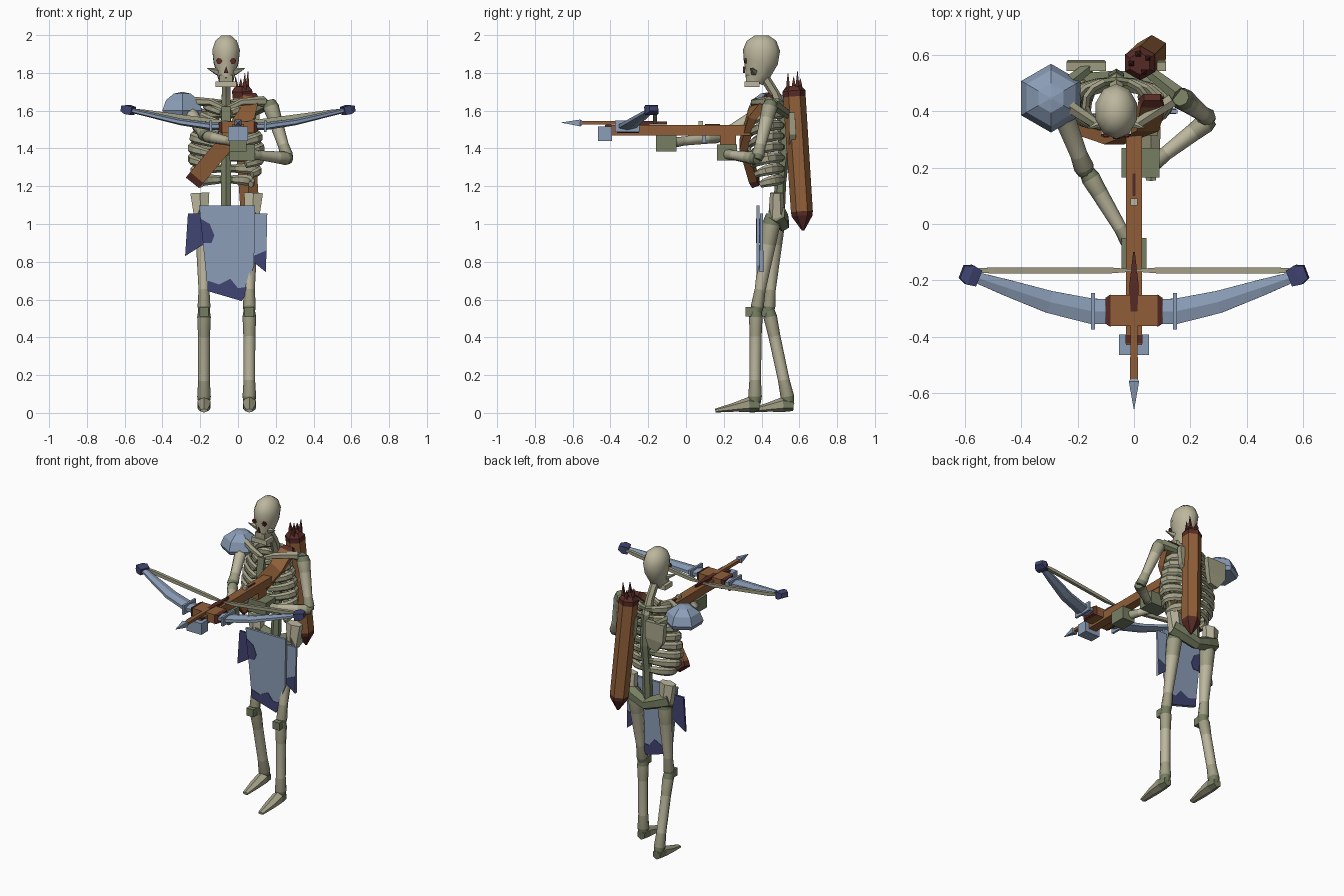
import bpy, bmesh, math
from mathutils import Vector

cube = bpy.data.objects.get("Cube")
if cube:
    bpy.data.objects.remove(cube, do_unlink=True)


def material(name, rgb):
    m = bpy.data.materials.new(name)
    m.use_nodes = True
    col = [(c / 255) ** 2.2 for c in rgb] + [1]
    m.diffuse_color = col
    m.node_tree.nodes["Principled BSDF"].inputs["Base Color"].default_value = col
    return m


BONE = material("pale bone", (186, 181, 156))
LIMB = material("aged bone", (160, 158, 132))
DARK = material("mossy bone", (118, 125, 98))
STEEL = material("slate blue", (138, 156, 182))
NAVY = material("dark navy", (66, 70, 112))
WOOD = material("brown wood", (142, 95, 59))
MAROON = material("dark maroon", (88, 47, 42))
RED = material("eye red", (120, 35, 30))
CX = -0.063   # centre line of the body


def finish(name, bm, mats, smooth=False):
    bmesh.ops.recalc_face_normals(bm, faces=bm.faces)
    me = bpy.data.meshes.new(name)
    bm.to_mesh(me)
    bm.free()
    for m in mats:
        me.materials.append(m)
    ob = bpy.data.objects.new(name, me)
    bpy.context.collection.objects.link(ob)
    if smooth:
        bpy.ops.object.select_all(action='DESELECT')
        ob.select_set(True)
        bpy.context.view_layer.objects.active = ob
        bpy.ops.object.shade_smooth_by_angle(angle=math.radians(50))
    return ob


def tube(name, pts, radii, mats, sides=8, smooth=False):
    """Loft rings along a path; radii are numbers or (across, up) pairs; one material per segment."""
    pts = [Vector(p) for p in pts]
    mats = mats if isinstance(mats, list) else [mats] * (len(pts) - 1)
    used = list(dict.fromkeys(mats))
    whole = (pts[-1] - pts[0]).normalized()
    ref = Vector((0, 1, 0)) if abs(whole.z) > 0.8 else Vector((0, 0, 1))
    grow, off = (math.sqrt(2), math.pi / 4) if sides == 4 else (1, math.pi / 2)
    bm = bmesh.new()
    rings = []
    for i, p in enumerate(pts):
        t = (pts[min(i + 1, len(pts) - 1)] - pts[max(i - 1, 0)]).normalized()
        u = t.cross(ref).normalized()
        v = u.cross(t)
        ru, rv = radii[i] if isinstance(radii[i], tuple) else (radii[i], radii[i])
        angles = [off + math.tau * k / sides for k in range(sides)]
        rings.append([bm.verts.new(p + grow * (u * ru * math.cos(a) + v * rv * math.sin(a))) for a in angles])
    for i, (a, b) in enumerate(zip(rings, rings[1:])):
        for k in range(sides):
            j = (k + 1) % sides
            f = bm.faces.new((a[k], a[j], b[j], b[k]))
            f.material_index = used.index(mats[i])
    bm.faces.new(rings[0]).material_index = used.index(mats[0])
    bm.faces.new(rings[-1]).material_index = used.index(mats[-1])
    return finish(name, bm, used, smooth)


def box(name, x, y, z, mat):
    bm = bmesh.new()
    bmesh.ops.create_cube(bm, size=1)
    for v in bm.verts:
        v.co = [(lo + hi) / 2 + c * (hi - lo) for c, (lo, hi) in zip(v.co, (x, y, z))]
    return finish(name, bm, [mat])


def plate(name, outline, y, thick, mat):
    bm = bmesh.new()
    f = bm.faces.new([bm.verts.new((x, y - thick / 2, z)) for x, z in outline])
    ext = bmesh.ops.extrude_face_region(bm, geom=[f])
    for v in ext["geom"]:
        if isinstance(v, bmesh.types.BMVert):
            v.co.y += thick
    return finish(name, bm, [mat])


# Skull, jaw and face
tube("skull", [(CX, .36, 1.755), (CX, .38, 1.80), (CX, .395, 1.86), (CX, .40, 1.92), (CX, .40, 1.97), (CX, .40, 1.999)],
     [(.038, .05), (.052, .07), (.07, .092), (.077, .098), (.06, .078), (.025, .035)], BONE, 10, True)
box("jaw", (CX - .055, CX + .055), (.31, .39), (1.725, 1.755), BONE)
box("teeth", (CX - .035, CX + .035), (.318, .36), (1.75, 1.79), LIMB)
plate("nose_hole", [(CX - .012, 1.80), (CX + .012, 1.80), (CX, 1.835)], .307, .009, MAROON)
for s, side in ((-1, "right"), (1, "left")):
    ex = CX + s * .036
    ring = [(ex + .017 * math.cos(k * math.tau / 6), 1.863 + .015 * math.sin(k * math.tau / 6)) for k in range(6)]
    plate(side + "_eye_socket", ring, .315, .009, MAROON)
    plate(side + "_eye", [(ex + (x - ex) * .5, 1.863 + (z - 1.863) * .5) for x, z in ring], .310, .007, RED)
    tube(side + "_cheek_spike", [(CX + s * .045, .36, 1.805), (CX + s * .1, .34, 1.825)], [.02, .002], LIMB, 5)

# Spine, breastbone and ribs
tube("neck", [(CX, .42, 1.77), (CX, .47, 1.69), (CX, .51, 1.58)], [.026, .026, .032], LIMB, 6, True)
tube("spine", [(CX, .51, 1.6), (CX, .52, 1.4), (CX, .50, 1.22), (CX, .49, 1.02)], [.03, .032, .03, .032], DARK, 6)
tube("breastbone", [(CX, .345, 1.62), (CX, .325, 1.5), (CX, .335, 1.36)], [(.025, .012), (.022, .014), (.012, .01)], DARK, 4)
for n, w in enumerate((.13, .165, .185, .20, .21, .21, .195, .16)):
    z0 = 1.635 - n * .057
    end = 165 if n < 5 else 165 - (n - 4) * 18
    for s, side in ((-1, "right"), (1, "left")):
        path, rad = [], []
        for k in range(8):
            t = math.radians(end) * k / 7
            path.append((CX + s * (w - .02) * math.sin(t), .425 + .085 * math.cos(t), z0 + .025 * math.sin(t) - .05 * k / 7))
            rad.append((.015, .018 + .011 * math.sin(math.pi * k / 7)))
        tube(f"{side}_rib_{n + 1}", path, rad, [DARK] + [LIMB] * 6, 6)

# Shoulder girdle
for s, side in ((-1, "right"), (1, "left")):
    tube(side + "_collarbone", [(CX + s * .01, .36, 1.61), (CX + s * .08, .36, 1.645), (CX + s * .2, .44, 1.65)],
         [.017, .02, .027], LIMB, 6, True)
    tube(side + "_shoulder_blade", [(CX + s * .09, .56, 1.41), (CX + s * .107, .565, 1.48), (CX + s * .107, .56, 1.59)],
         [(.03, .014), (.065, .018), (.07, .016)], LIMB, 4)
    tube(side + "_shoulder_bar", [(CX + s * .1, .555, 1.57), (CX + s * .22, .46, 1.635)], [.022, .032], DARK, 6)


def limb(name, a, b, r0, r1):
    a, b = Vector(a), Vector(b)
    tube(name, [a.lerp(b, f) for f in (0, .1, .3, .75, .92, 1)],
         [r0 * .75, r0, r0 * .88, r1 * .85, r1, r1 * .8], [DARK, LIMB, BONE, LIMB, DARK], 8, True)


# Arms and hands
limb("right_upper_arm", (-.275, .45, 1.62), (-.17, .18, 1.46), .042, .036)
limb("right_forearm", (-.17, .19, 1.465), (-.01, -.08, 1.43), .034, .028)
box("right_hand", (-.045, .045), (-.16, -.05), (1.385, 1.47), DARK)
limb("left_upper_arm", (.165, .45, 1.65), (.265, .375, 1.34), .042, .034)
limb("left_forearm", (.275, .375, 1.345), (.06, .21, 1.37), .036, .03)
box("left_hand", (-.045, .09), (.165, .27), (1.335, 1.42), DARK)

# Pelvis, legs and feet
tube("pelvis", [(-.22, .48, 1.06), (-.14, .50, 1.03), (CX, .51, 1.0), (.02, .50, 1.03), (.10, .48, 1.06)],
     [.05, .045, .04, .045, .05], DARK, 6)
for side, x, hip, knee, ankle in (("right", -.18, .48, .435, .545), ("left", .06, .46, .37, .365)):
    s = -1 if x < 0 else 1
    tube(side + "_hip_wing", [(x + s * .015, .48, 1.03), (x + s * .022, .48, 1.165)],
         [(.042, .045), (.058, .035)], [BONE], 6)
    limb(side + "_thigh", (x, hip, 1.05), (x, knee, .52), .048, .034)
    box(side + "_kneecap", (x - .025, x + .025), (knee - .055, knee + .01), (.51, .56), DARK)
    limb(side + "_shin", (x, knee, .56), (x, ankle, .045), .036, .036)
    tube(side + "_foot", [(x, ankle + .025, .04), (x, ankle - .03, .045), (x, ankle - .11, .03), (x, ankle - .21, .012)],
         [(.03, .03), (.04, .04), (.036, .024), (.02, .01)], [DARK, LIMB, LIMB], 6)

# Torn loincloth with stains
plate("front_cloth", [(-.206, 1.098), (.09, 1.098), (.085, .78), (.02, .592), (-.16, .645)], .382, .016, STEEL)
plate("front_cloth_stain", [(-.20, 1.03), (-.15, 1.0), (-.125, .94), (-.14, .90), (-.185, .90)], .382, .022, NAVY)
plate("front_cloth_hem_stain", [(-.16, .70), (-.10, .68), (-.04, .71), (.0, .66), (.065, .67), (.02, .592), (-.16, .645)],
      .382, .022, NAVY)
plate("right_cloth", [(-.265, 1.055), (-.19, 1.055), (-.185, .89), (-.28, .83)], .40, .014, NAVY)
plate("left_cloth", [(.08, 1.055), (.155, 1.055), (.148, .745), (.08, .80)], .40, .014, STEEL)
plate("left_cloth_stain", [(.08, .83), (.15, .86), (.148, .745), (.08, .80)], .40, .02, NAVY)

# Shoulder pad
px, py = -.295, .447
tube("shoulder_pad", [(px, py, 1.575), (px, py, 1.60), (px, py, 1.655), (px, py, 1.69), (px, py, 1.699)],
     [.11, .122, .10, .052, .006], STEEL, 6)

# Chest strap and quiver with arrows
tube("chest_strap", [(-.235, .37, 1.225), (-.215, .355, 1.25), (-.07, .305, 1.42), (.045, .35, 1.58), (.065, .43, 1.66), (.065, .45, 1.685)],
     [(.045, .022)] * 5 + [(.03, .015)], [MAROON, WOOD, WOOD, WOOD, MAROON], 4)
q0, q1 = Vector((.02, .57, 1.73)), Vector((.07, .62, .965))
tube("quiver", [q0.lerp(q1, f) for f in (0, .035, .075, .87, .9, 1)],
     [.04, .062, .06, .058, .055, .006], [MAROON, MAROON, WOOD, MAROON, MAROON], 6)
for n, (dx, dy, top) in enumerate(((-.03, .0, 1.78), (.03, .02, 1.81), (.015, -.03, 1.80), (-.005, .035, 1.77))):
    x, y = q0.x + dx, q0.y + dy
    tube(f"arrow_{n + 1}", [(x, y, 1.68), (x, y, 1.74), (x + dx * .1, y, top)], [.01, .009, .001], MAROON, 4)

# Crossbow stock, grip and fittings
box("stock", (-.029, .029), (-.43, .34), (1.468, 1.525), WOOD)
box("stock_nose_band", (-.031, .031), (-.425, -.395), (1.466, 1.528), MAROON)
box("nose_block", (-.054, .054), (-.465, -.392), (1.44, 1.515), STEEL)
box("grip", (-.025, .025), (.18, .265), (1.39, 1.47), WOOD)
box("trigger", (-.008, .008), (.085, .105), (1.43, 1.47), STEEL)
box("nut", (-.012, .012), (.065, .09), (1.52, 1.545), BONE)
box("rear_sight", (-.005, .005), (.1, .18), (1.52, 1.53), MAROON)

# Bolt
tube("bolt", [(0, -.1, 1.535), (0, -.22, 1.535), (0, -.31, 1.535), (0, -.555, 1.535)],
     [(.003, .008), (.017, .01), (.012, .009), (.014, .009)], [MAROON, MAROON, WOOD], 4)
tube("bolt_head", [(0, -.55, 1.535), (0, -.56, 1.535), (0, -.658, 1.537)], [.012, .018, .001], STEEL, 4)

# Bow, clamps and string
box("bow_clamp", (-.085, .085), (-.362, -.253), (1.483, 1.542), WOOD)
for s, side in ((-1, "right"), (1, "left")):
    tube(side + "_bow_arm", [(0, -.312, 1.515), (s * .15, -.31, 1.518), (s * .3, -.277, 1.54), (s * .45, -.227, 1.575), (s * .58, -.183, 1.605)],
         [(.05, .02), (.052, .02), (.046, .018), (.034, .015), (.02, .012)], STEEL, 6)
    tube(side + "_clamp_edge", [(s * .084, -.308, 1.513), (s * .102, -.308, 1.513)], [(.058, .032), (.045, .025)], MAROON, 4)
    tube(side + "_bow_ring", [(s * .138, -.31, 1.518), (s * .152, -.31, 1.518)], [(.065, .03)] * 2, STEEL, 4)
    tube(side + "_bow_tip", [(s * .555, -.192, 1.598), (s * .585, -.18, 1.606), (s * .612, -.17, 1.612)],
         [(.03, .022), (.036, .024), (.024, .014)], [NAVY, NAVY], 4)
    tube(side + "_string", [(0, -.165, 1.535), (s * .08, -.165, 1.54), (s * .5, -.165, 1.595), (s * .59, -.165, 1.608)],
         [.004, .01, .011, .005], LIMB, 4)
